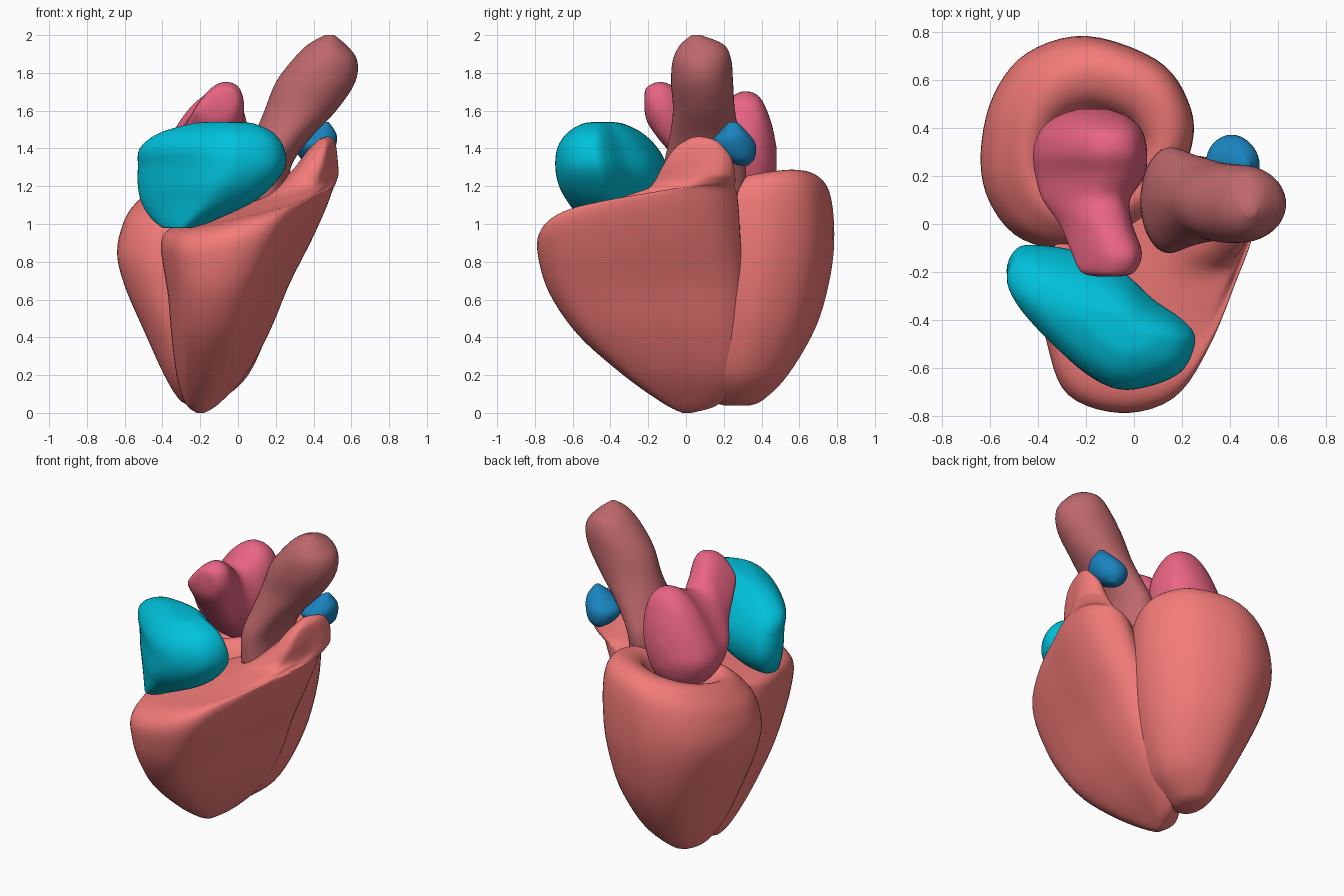
import bpy, bmesh, math
from mathutils import Vector


def spline(pts, steps, closed):
    """Catmull-Rom through a list of vectors."""
    n, out = len(pts), []
    get = (lambda i: pts[i % n]) if closed else (lambda i: pts[max(0, min(n - 1, i))])
    for i in range(n if closed else n - 1):
        a, b, c, d = (get(i + k) for k in (-1, 0, 1, 2))
        for s in range(steps):
            t = s / steps
            out.append(0.5 * (2 * b + (c - a) * t + (2 * a - 5 * b + 4 * c - d) * t * t
                              + (3 * b - a - 3 * c + d) * t ** 3))
    return out if closed else out + [pts[-1].copy()]


def material(name, rgb):
    m = bpy.data.materials.new(name)
    m.diffuse_color = (*rgb, 1)
    return m


def stack(name, mat, outline, levels, along_y=False, tilt=None):
    """Loft a unit outline through levels (height, min_a, max_a, min_b, max_b)."""
    shape = spline([Vector(p) for p in outline], 5, True)
    bm = bmesh.new()
    rings = []
    for h, a0, a1, b0, b1 in spline([Vector(l) for l in levels], 5, False):
        ring = []
        for p in shape:
            a, b, z = a0 + (a1 - a0) * p.x, b0 + (b1 - b0) * p.y, h
            if tilt:
                z += (tilt[0] * (a + 0.2) + tilt[1] * (b - 0.35)) * min(1, h / 1.2) ** 2
            ring.append(bm.verts.new((a, z, b) if along_y else (a, b, z)))
        rings.append(ring)
    n = len(shape)
    for r, s in zip(rings, rings[1:]):
        for i in range(n):
            j = (i + 1) % n
            bm.faces.new((r[i], r[j], s[j], s[i]))
    bm.faces.new(rings[0])
    bm.faces.new(rings[-1])
    bmesh.ops.recalc_face_normals(bm, faces=bm.faces)
    for f in bm.faces:
        f.smooth = True
    me = bpy.data.meshes.new(name)
    bm.to_mesh(me)
    bm.free()
    me.materials.append(mat)
    ob = bpy.data.objects.new(name, me)
    bpy.context.collection.objects.link(ob)
    return ob


muscle = material("muscle", (0.9, 0.2, 0.19))
dark_red = material("dark_red", (0.52, 0.14, 0.15))
pink = material("pink", (0.82, 0.13, 0.23))
cyan = material("cyan", (0.0, 0.54, 0.72))
blue = material("blue", (0.01, 0.23, 0.52))

oval = [(0.5 + 0.5 * math.cos(i * math.pi / 5), 0.5 + 0.5 * math.sin(i * math.pi / 5))
        for i in range(10)]

# Left ventricle: cup with a rolled rim
cup = [(1, .48), (.98, .70), (.83, .89), (.5, 1), (.22, .92), (.06, .72), (0, .45), (.04, .22),
       (.2, .04), (.5, 0), (.85, .17)]
stack("left_ventricle", muscle, cup, [
    (.04, -.25, -.15, .20, .34), (.07, -.31, -.09, .13, .41), (.20, -.39, .05, .0, .54),
    (.45, -.50, .16, -.08, .69), (.70, -.60, .22, -.10, .765), (.90, -.64, .24, -.10, .785),
    (1.08, -.60, .235, -.08, .765), (1.17, -.53, .20, -.03, .71), (1.21, -.46, .13, .03, .62),
    (1.18, -.39, .05, .09, .52), (1.06, -.32, .0, .14, .44)], tilt=(.15, .2))

# Right ventricle: crescent wrapped round the front, rising into an outflow tower
crescent = [(.02, .55), (.07, .26), (.17, .07), (.42, 0), (.66, .05), (.80, .22), (.91, .46),
            (1, .7), (.97, .9), (.78, 1), (.48, .85), (.2, .72)]
stack("right_ventricle", muscle, crescent, [
    (.0, -.22, -.18, -.02, .03), (.05, -.28, -.10, -.12, .18), (.20, -.33, .04, -.33, .29),
    (.42, -.36, .165, -.57, .32), (.65, -.38, .27, -.72, .31), (.85, -.41, .39, -.78, .29),
    (.98, -.42, .465, -.78, .28), (1.05, -.38, .50, -.70, .27), (1.06, -.20, .51, -.50, .26),
    (1.075, -.02, .52, -.34, .26), (1.10, .12, .53, -.20, .26), (1.17, .28, .525, -.13, .24),
    (1.25, .37, .51, -.06, .17), (1.29, .43, .475, .02, .08)], tilt=(.3, .1))

# Right atrium: big kidney-shaped pouch at the front
pouch = [(0, .82), (.06, .98), (.2, 1), (.42, .95), (.62, .83), (.78, .64), (.94, .49), (1, .36),
         (.94, .15), (.8, .04), (.6, 0), (.42, .12), (.23, .35), (.06, .62)]
stack("right_atrium", cyan, pouch, [
    (.98, -.40, -.22, -.52, -.32), (1.03, -.46, -.10, -.56, -.20), (1.11, -.51, .07, -.62, -.12),
    (1.20, -.53, .18, -.67, -.09), (1.30, -.53, .25, -.69, -.10), (1.40, -.52, .245, -.68, -.15),
    (1.48, -.42, .19, -.63, -.23), (1.53, -.25, .09, -.55, -.33), (1.54, -.15, .0, -.48, -.40)])

# Left atrium: two-humped pouch running front to back in the cup
hump = [(0, .32), (.1, .57), (.36, .87), (.62, 1), (.88, .94), (1, .7), (.98, .4), (.8, .1),
        (.5, 0), (.2, .08)]
stack("left_atrium", pink, hump, [
    (-.22, -.15, -.06, 1.60, 1.69), (-.20, -.22, .0, 1.53, 1.73), (-.12, -.26, .03, 1.42, 1.75),
    (.0, -.31, -.01, 1.30, 1.69), (.10, -.38, -.02, 1.20, 1.62), (.20, -.41, .04, 1.10, 1.65),
    (.30, -.42, .05, 1.08, 1.70), (.39, -.39, .03, 1.10, 1.67), (.45, -.32, -.03, 1.17, 1.54),
    (.48, -.23, -.11, 1.25, 1.40)], along_y=True)

# Aorta: thick tube leaning to the right
stack("aorta", dark_red, oval, [
    (1.12, .03, .27, -.12, .30), (1.30, .03, .28, -.12, .32), (1.45, .08, .38, -.09, .29),
    (1.60, .14, .52, -.07, .26), (1.75, .20, .62, -.08, .25), (1.87, .29, .63, -.07, .24),
    (1.95, .37, .57, -.03, .20), (2.0, .46, .51, .03, .08)])

# Pulmonary artery: small bud behind the outflow tower
stack("pulmonary_artery", blue, oval, [
    (1.31, .39, .44, .28, .33), (1.35, .33, .49, .19, .365), (1.42, .30, .52, .13, .37),
    (1.48, .36, .52, .17, .33), (1.54, .45, .48, .23, .27)])
